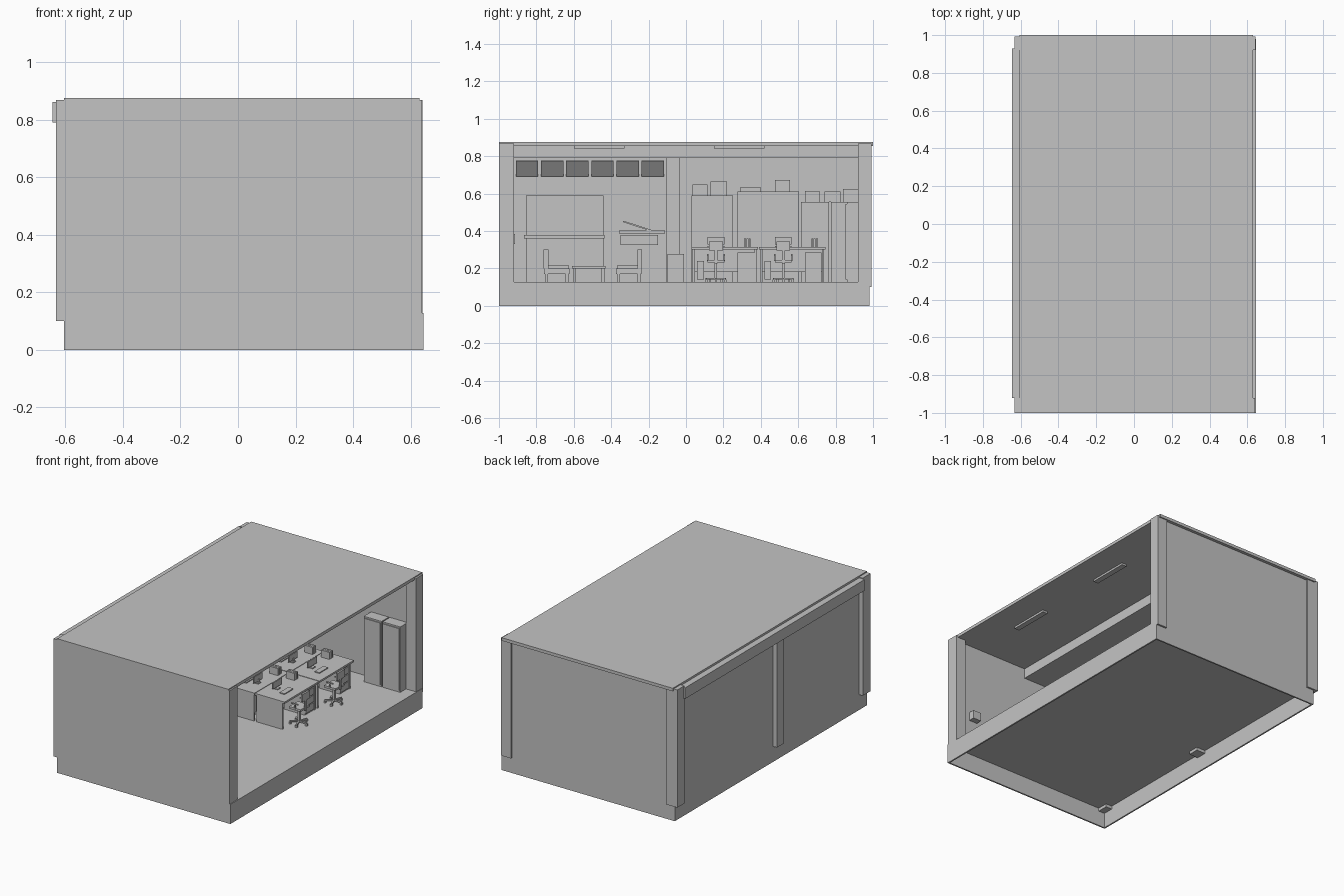
import bpy, math
from mathutils import Vector

cube = bpy.data.objects.get("Cube")
if cube:
    bpy.data.objects.remove(cube, do_unlink=True)

# One plain grey for the whole model
grey = bpy.data.materials.new("plain_grey")
grey.use_nodes = True
grey.diffuse_color = (0.55, 0.55, 0.55, 1)
for node in grey.node_tree.nodes:
    if node.type == 'BSDF_PRINCIPLED':
        node.inputs["Base Color"].default_value = grey.diffuse_color


def box(name, x, y, z, rot=(0, 0, 0)):
    """Box from (min, max) pairs, turned about its own centre."""
    lo, hi = Vector((x[0], y[0], z[0])), Vector((x[1], y[1], z[1]))
    half = (hi - lo) / 2
    verts = [(half.x * a, half.y * b, half.z * c)
             for a in (-1, 1) for b in (-1, 1) for c in (-1, 1)]
    faces = [(0, 1, 3, 2), (4, 6, 7, 5), (0, 4, 5, 1), (2, 3, 7, 6), (0, 2, 6, 4), (1, 5, 7, 3)]
    mesh = bpy.data.meshes.new(name)
    mesh.from_pydata(verts, [], faces)
    mesh.materials.append(grey)
    ob = bpy.data.objects.new(name, mesh)
    ob.location = (lo + hi) / 2
    ob.rotation_euler = rot
    bpy.context.collection.objects.link(ob)
    return ob


def around(c, r):
    return (c - r, c + r)


FLOOR = 0.128
WEST = -0.605

# Hollow plinth and floor
box("floor", (WEST, 0.645), (-1, 0.98), (0.12, FLOOR))
box("plinth_front", (WEST, 0.645), (-1, -0.99), (0, 0.12))
box("plinth_back", (WEST, 0.645), (0.97, 0.98), (0, 0.12))
box("plinth_left", (0.635, 0.645), (-0.99, 0.97), (0, 0.12))
box("plinth_right", (WEST, WEST + 0.01), (-0.99, 0.97), (0, 0.12))

# Walls, roof and lowered ceiling
box("front_wall", (WEST, 0.61), (-1, -0.955), (FLOOR, 0.855))
box("back_wall", (WEST, 0.61), (0.935, 0.98), (FLOOR, 0.855))
box("right_wall", (WEST, -0.58), (-0.96, 0.94), (FLOOR, 0.855))
box("roof", (-0.605, 0.63), (-1, 1), (0.855, 0.875))
box("lowered_ceiling", (-0.58, 0.07), (-0.955, 0.935), (0.79, 0.855))
box("outer_beam", (-0.645, -0.6), (-0.92, 0.93), (0.79, 0.862))

# Columns
box("front_left_column", (0.57, 0.64), (-1, -0.92), (FLOOR, 0.868))
box("back_left_column", (0.57, 0.642), (0.92, 0.992), (0.1, 0.868))
box("front_right_column", (-0.632, -0.55), (-1, -0.92), (0.1, 0.868))
box("back_right_column", (-0.632, -0.55), (0.92, 0.992), (0.1, 0.868))
box("middle_column", (-0.632, -0.53), (-0.105, -0.035), (0.1, 0.862))

# Ceiling lamps
for y in (-0.465, 0.285):
    box("ceiling_lamp", around(0.43, 0.018), around(y, 0.135), (0.842, 0.856))

# Sloping wall panels
for i in range(6):
    box("sloping_panel", around(-0.53, 0.005), around(-0.85 + 0.1345 * i, 0.06),
        around(0.735, 0.05), (0, math.radians(38), 0))

# Wall cabinets with storage boxes
for y, top in (((0.03, 0.25), 0.59), ((0.275, 0.605), 0.61),
               ((0.615, 0.765), 0.555), ((0.775, 0.92), 0.555)):
    box("wall_cabinet", (-0.58, -0.43), y, (FLOOR, top))
for y, z in (((0.035, 0.115), (0.59, 0.65)), ((0.13, 0.22), (0.59, 0.665)),
             ((0.29, 0.40), (0.61, 0.632)), ((0.475, 0.555), (0.61, 0.672)),
             ((0.635, 0.715), (0.555, 0.615)), ((0.74, 0.825), (0.555, 0.61)),
             ((0.84, 0.92), (0.555, 0.625))):
    box("storage_box", (-0.56, -0.46), y, z)
for x in (0.37, 0.505):
    box("tall_cabinet", around(x, 0.064), (0.86, 0.935), (FLOOR, 0.555))
    box("cabinet_door", around(x, 0.058), (0.854, 0.86), (0.14, 0.545))

# Sideboard with display board
box("sideboard", (-0.58, -0.47), (-0.855, -0.44), (FLOOR, 0.36))
box("sideboard_top", (-0.58, -0.46), (-0.865, -0.435), (0.36, 0.38))
box("sideboard_rail", (-0.47, -0.462), (-0.855, -0.44), (0.25, 0.262))
box("display_board", (-0.58, -0.56), (-0.855, -0.44), (0.38, 0.59))

# Raised machine with open lid, waste bin and wall fixture
box("machine_body", (-0.58, -0.43), (-0.35, -0.15), (0.325, 0.38))
box("machine_top", (-0.58, -0.42), (-0.355, -0.115), (0.385, 0.405))
box("machine_lid", (-0.58, -0.42), around(-0.255, 0.085), around(0.425, 0.004),
    (math.radians(-18), 0, 0))
box("waste_bin", (-0.56, -0.47), (-0.1, -0.01), (FLOOR, 0.278))
box("wall_fixture", (0.45, 0.51), (-0.955, -0.915), (0.33, 0.385))


# Office chair: facing is +1 or -1 along x towards its desk
def office_chair(x, y, facing):
    box("chair_seat", around(x, 0.042), around(y, 0.045), (0.232, 0.246))
    box("chair_back", around(x - facing * 0.045, 0.006), around(y, 0.037), (0.295, 0.345))
    box("chair_back_stem", around(x - facing * 0.045, 0.004), around(y, 0.008), (0.225, 0.3))
    box("chair_stem", around(x, 0.007), around(y, 0.007), (0.145, 0.235))
    for i in range(5):
        a = math.tau * i / 5
        cx, cy = x + 0.028 * math.cos(a), y + 0.028 * math.sin(a)
        box("chair_foot", around(cx, 0.028), around(cy, 0.005), (0.14, 0.149), (0, 0, a))
        cx, cy = x + 0.053 * math.cos(a), y + 0.053 * math.sin(a)
        box("chair_caster", around(cx, 0.006), around(cy, 0.006), (FLOOR, 0.142))
    for s in (-1, 1):
        box("chair_arm", around(x, 0.025), around(y + s * 0.045, 0.004), (0.27, 0.277))
        box("chair_arm_post", around(x, 0.004), around(y + s * 0.045, 0.004), (0.24, 0.27))


# Desk: side is the direction from the middle of the cluster to the sitter
def desk(side, y0):
    mid, y1 = 0.1, y0 + 0.355

    def span(a, b):
        return tuple(sorted((mid + side * a, mid + side * b)))
    box("desk_top", span(0.002, 0.215), (y0, y1), (0.302, 0.314))
    for y in (y0 + 0.012, y1 - 0.012):
        box("desk_side", span(0.01, 0.195), around(y, 0.006), (FLOOR, 0.302))
    box("desk_modesty_panel", span(0.01, 0.018), (y0 + 0.01, y1 - 0.01), (0.18, 0.302))
    box("desk_drawers", span(0.04, 0.19), (y1 - 0.11, y1 - 0.02), (FLOOR, 0.285))
    for i in range(3):
        box("drawer_front", span(0.19, 0.195), (y1 - 0.107, y1 - 0.023),
            (0.137 + i * 0.049, 0.18 + i * 0.049))
    box("computer_tower", span(0.04, 0.14), (y0 + 0.03, y0 + 0.065), (0.14, 0.24))
    y = y0 + 0.13
    box("monitor", span(0.065, 0.073), around(y, 0.045), (0.327, 0.368))
    box("monitor_foot", span(0.055, 0.085), around(y, 0.015), (0.314, 0.32))
    box("monitor_neck", span(0.062, 0.067), around(y, 0.006), (0.318, 0.34))
    box("keyboard", span(0.12, 0.155), around(y, 0.045), (0.314, 0.32))
    for i in range(3):
        box("binder", span(0.03, 0.09), around(y1 - 0.07 + i * 0.013, 0.005), (0.314, 0.36))
    office_chair(mid + side * 0.23, y, -side)


for side in (1, -1):
    for y0 in (0.03, 0.39):
        desk(side, y0)


# Meeting chairs face each other across a low table
def meeting_chair(x, y, facing):
    box("armchair_seat", around(x, 0.068), around(y, 0.068), (0.17, 0.2))
    box("armchair_cushion", around(x, 0.055), around(y + facing * 0.01, 0.055), (0.2, 0.215))
    box("armchair_back", around(x, 0.068), around(y - facing * 0.058, 0.013), (0.2, 0.3))
    for a in (-1, 1):
        for b in (-1, 1):
            box("armchair_leg", around(x + a * 0.055, 0.008), around(y + b * 0.055, 0.008),
                (FLOOR, 0.17))


for x in (-0.05, -0.23):
    meeting_chair(x, -0.69, 1)
    meeting_chair(x, -0.305, -1)
box("low_table_top", (-0.3, 0.02), (-0.61, -0.43), (0.2, 0.212))
for x in (-0.28, 0.0):
    for y in (-0.595, -0.445):
        box("low_table_leg", around(x, 0.008), around(y, 0.008), (FLOOR, 0.2))
